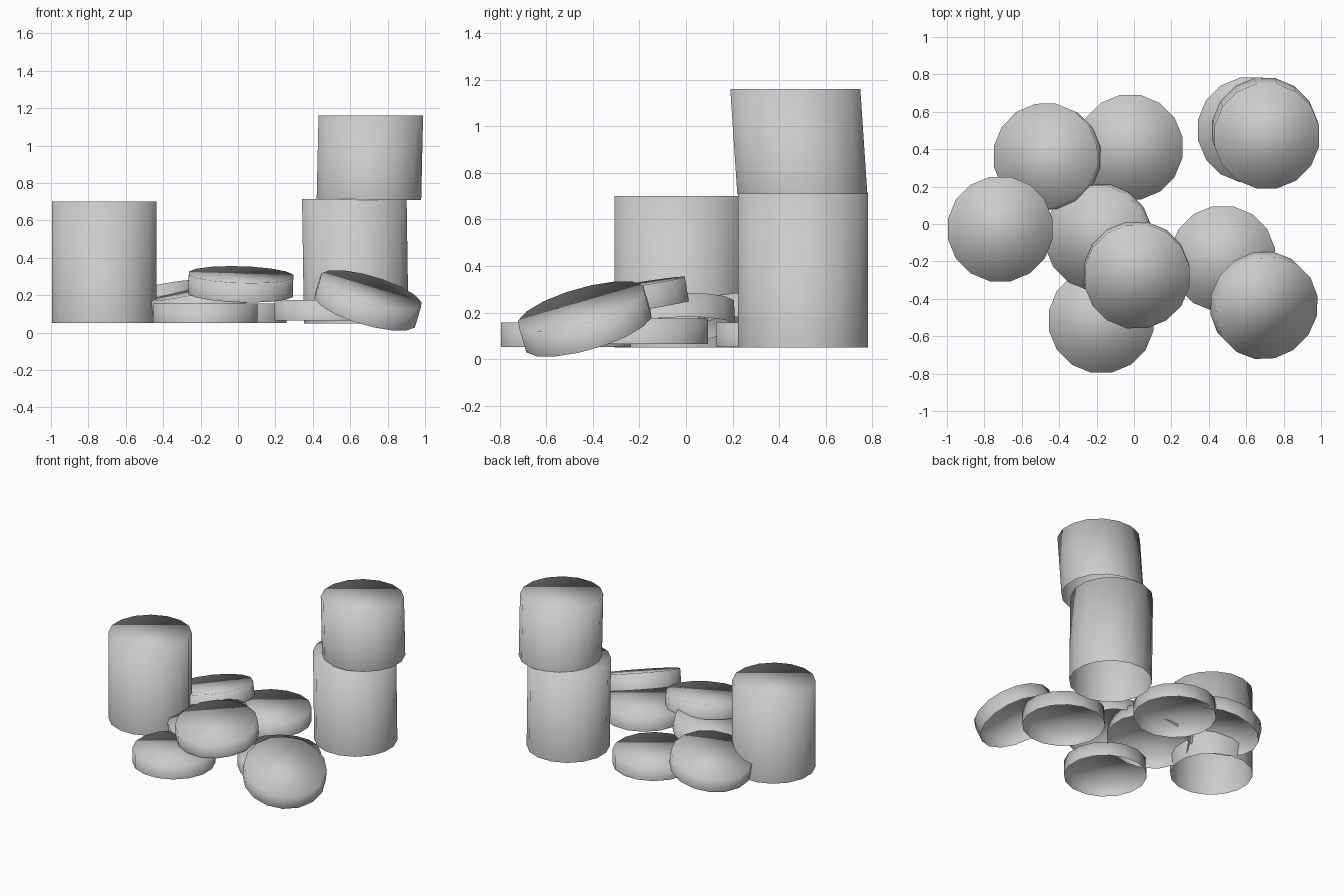
import bpy
import bmesh
import math
from mathutils import Vector, Matrix

SIDES = 16
RADIUS = 0.285

old = bpy.data.objects.get("Cube")
if old:
    bpy.data.objects.remove(old, do_unlink=True)

grey = bpy.data.materials.new("plain grey")
grey.use_nodes = True
colour = (0.6, 0.6, 0.6, 1)
grey.diffuse_color = colour
grey.node_tree.nodes["Principled BSDF"].inputs["Base Color"].default_value = colour


def open_can(name, centre, height, slope=(0, 0), shear=(0, 0)):
    """Open-bottomed can about its centre; slope tilts it, shear slides its top."""
    bm = bmesh.new()
    bmesh.ops.create_cone(bm, cap_ends=True, segments=SIDES, radius1=RADIUS,
                          radius2=RADIUS, depth=height)
    bm.normal_update()
    floor = [f for f in bm.faces if f.normal.z < -0.9]
    bmesh.ops.delete(bm, geom=floor, context='FACES_ONLY')
    # Half a step of turn puts flat sides square to the axes
    bmesh.ops.rotate(bm, verts=bm.verts, matrix=Matrix.Rotation(math.pi / SIDES, 3, 'Z'))
    for v in bm.verts:
        v.co.x += shear[0] * v.co.z / height
        v.co.y += shear[1] * v.co.z / height
    for f in bm.faces:
        f.smooth = True
    mesh = bpy.data.meshes.new(name)
    bm.to_mesh(mesh)
    bm.free()
    mesh.materials.append(grey)
    obj = bpy.data.objects.new(name, mesh)
    bpy.context.collection.objects.link(obj)
    obj.location = centre
    normal = Vector((-slope[0], -slope[1], 1))
    obj.rotation_mode = 'QUATERNION'
    obj.rotation_quaternion = Vector((0, 0, 1)).rotation_difference(normal)


# Tall cans and the leaning one stacked on top
open_can("left_tall_can", (-0.715, -0.027, 0.375), 0.65)
open_can("right_tall_can", (0.627, 0.503, 0.382), 0.665, shear=(-0.01, 0))
open_can("stacked_can", (0.705, 0.485, 0.935), 0.45, shear=(0.01, -0.03))

# Shallow lids lying flat
open_can("front_lid", (-0.175, -0.515, 0.104), 0.105)
open_can("right_lid", (0.475, -0.185, 0.119), 0.11)
open_can("back_lid", (-0.02, 0.41, 0.104), 0.105)

# Shallow lids leaning on the others
open_can("front_right_lid", (0.695, -0.435, 0.172), 0.115, slope=(-0.30, 0.29))
open_can("top_lid", (0.015, -0.273, 0.258), 0.105, slope=(-0.03, 0.16))
open_can("back_left_lid", (-0.465, 0.36, 0.168), 0.105, slope=(0.21, -0.10))
open_can("middle_lid", (-0.19, -0.07, 0.175), 0.105, slope=(0.20, 0.06))
